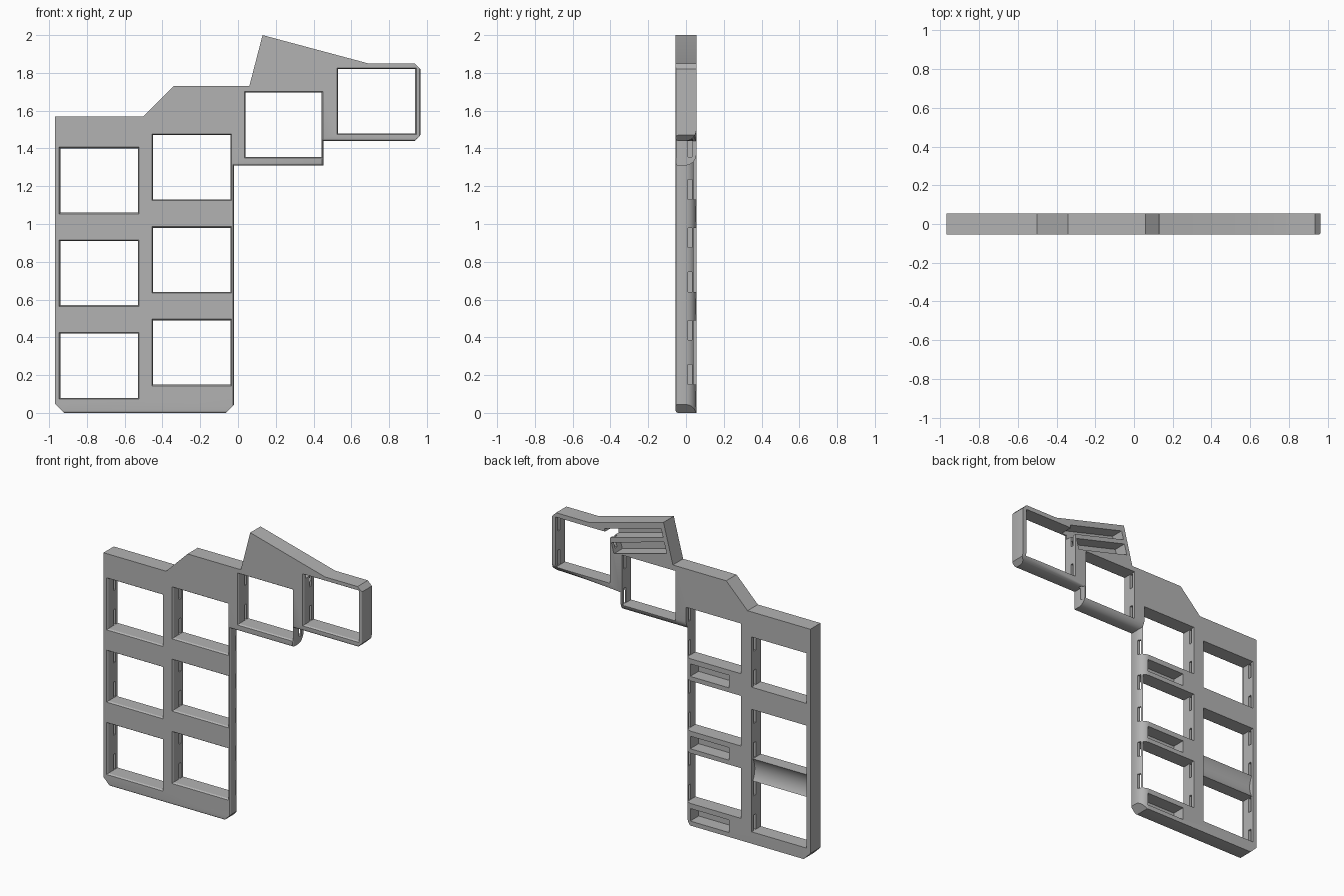
import bpy, bmesh, math
from mathutils import Vector

if "Cube" in bpy.data.objects:
    bpy.data.objects.remove(bpy.data.objects["Cube"], do_unlink=True)

FRONT, BACK = -0.055, 0.055

grey = bpy.data.materials.new("matte grey")
grey.use_nodes = True
grey.diffuse_color = (0.45, 0.45, 0.45, 1)
grey.node_tree.nodes["Principled BSDF"].inputs["Base Color"].default_value = (0.45, 0.45, 0.45, 1)


def prism(bm, points, y0, y1, grow=0.0):
    """Extrude an x-z outline from y0 to y1; grow widens the y0 end."""
    mid = sum((Vector(p) for p in points), Vector((0, 0))) / len(points)
    near, far = [], []
    for x, z in points:
        gx = math.copysign(grow, x - mid.x)
        gz = math.copysign(grow, z - mid.y)
        near.append(bm.verts.new((x + gx, y0, z + gz)))
        far.append(bm.verts.new((x, y1, z)))
    bm.faces.new(near)
    bm.faces.new(far[::-1])
    for i in range(len(points)):
        j = (i + 1) % len(points)
        bm.faces.new((near[j], near[i], far[i], far[j]))


def rect(x0, x1, z0, z1):
    return [(x0, z0), (x1, z0), (x1, z1), (x0, z1)]


def make(name, bm):
    bmesh.ops.recalc_face_normals(bm, faces=bm.faces)
    mesh = bpy.data.meshes.new(name)
    bm.to_mesh(mesh)
    bm.free()
    mesh.materials.append(grey)
    obj = bpy.data.objects.new(name, mesh)
    bpy.context.collection.objects.link(obj)
    return obj


def cut(target, bm, name):
    """Subtract the cutter mesh from the target and discard it."""
    cutter = make(name, bm)
    cutter.hide_render = True
    mod = target.modifiers.new(name, "BOOLEAN")
    mod.operation, mod.solver, mod.object = "DIFFERENCE", "EXACT", cutter
    bpy.context.view_layer.objects.active = target
    bpy.ops.object.modifier_apply(modifier=mod.name)
    bpy.data.objects.remove(cutter, do_unlink=True)


# Plate with rounded back edges on the inner side and under the thumb keys
outline = [(-0.97, 0), (-0.02, 0), (-0.02, 1.31), (0.452, 1.31), (0.452, 1.44),
           (0.965, 1.44), (0.965, 1.85), (0.69, 1.85), (0.13, 2.0), (0.06, 1.73),
           (-0.34, 1.73), (-0.50, 1.57), (-0.97, 1.57)]
bm = bmesh.new()
prism(bm, outline, FRONT, BACK)
bmesh.ops.recalc_face_normals(bm, faces=bm.faces)


def edges_at(y, spans):
    found = []
    for e in bm.edges:
        if all(abs(v.co.y - y) < 1e-4 for v in e.verts):
            ends = [Vector((v.co.x, v.co.z)) for v in e.verts]
            for i in spans:
                a, b = Vector(outline[i]), Vector(outline[i + 1])
                if min((ends[0] - a).length + (ends[1] - b).length,
                       (ends[0] - b).length + (ends[1] - a).length) < 1e-3:
                    found.append(e)
    return found


bmesh.ops.bevel(bm, geom=edges_at(BACK, (1, 2, 4)), offset=0.06, segments=8,
                profile=0.5, affect="EDGES")
bmesh.ops.bevel(bm, geom=edges_at(FRONT, range(6)), offset=0.012, segments=3,
                profile=0.5, affect="EDGES")
plate = make("key_plate", bm)

# Clipped corners
bm = bmesh.new()
for x, z, sx, sz, c in [(-0.97, 0, 1, 1, 0.05), (-0.02, 0, -1, 1, 0.045),
                        (0.965, 1.44, -1, 1, 0.03), (0.965, 1.85, -1, -1, 0.03)]:
    o = 0.05
    prism(bm, [(x - o * sx, z - o * sz), (x + (c + o) * sx, z - o * sz),
               (x - o * sx, z + (c + o) * sz)], -0.1, 0.1)
cut(plate, bm, "corner_cutter")

# Key openings, with a softened front rim
columns = [(-0.94, -0.53, (0.08, 0.57, 1.06)), (-0.45, -0.04, (0.15, 0.64, 1.13)),
           (0.04, 0.443, (1.355,)), (0.53, 0.938, (1.48,))]
keys = [(x0, x1, z, z + 0.34) for x0, x1, rows in columns for z in rows]
bm = bmesh.new()
for key in keys:
    prism(bm, rect(*key), -0.1, 0.1)
cut(plate, bm, "opening_cutter")
bm = bmesh.new()
for key in keys:
    prism(bm, rect(*key), FRONT - 0.001, FRONT + 0.01, 0.007)
cut(plate, bm, "rim_cutter")

# Clip notches in the side walls of each opening
bm = bmesh.new()
for x0, x1, z0, z1 in keys:
    for a, b in ((z0 + 0.001, z0 + 0.105), (z1 - 0.105, z1 - 0.001)):
        prism(bm, rect(x0 - 0.022, x1 + 0.024, a, b), 0.01, 0.032)
cut(plate, bm, "notch_cutter")

# Pockets in the back of the cross bars
bm = bmesh.new()
for z in (0.03, 0.52, 1.01):
    prism(bm, rect(-0.36, -0.07, z, z + 0.085), -0.035, 0.1)

# Sloping channels behind the raised wing
along = Vector((0.966, -0.259))
down = Vector((-0.259, -0.966))
for d0, d1, length in ((0.04, 0.1, 0.47), (0.13, 0.205, 0.44)):
    corners = [(0.03, d0), (length, d0), (length, d1), (0.03, d1)]
    prism(bm, [tuple(Vector((0.13, 2.0)) + along * s + down * d) for s, d in corners],
          -0.035, 0.1)
cut(plate, bm, "pocket_cutter")

# Shallow scoop across the lower outer cross bar
bm = bmesh.new()
arc = [math.radians(a) for a in range(0, 360, 10)]
ring = [[bm.verts.new((x, 0.16 + 0.14 * math.cos(a), 0.495 + 0.14 * math.sin(a)))
         for a in arc] for x in (-0.94, -0.53)]
bm.faces.new(ring[0])
bm.faces.new(ring[1][::-1])
for i in range(len(arc)):
    j = (i + 1) % len(arc)
    bm.faces.new((ring[0][i], ring[0][j], ring[1][j], ring[1][i]))
cut(plate, bm, "scoop_cutter")

bpy.ops.object.select_all(action="DESELECT")
plate.select_set(True)
bpy.context.view_layer.objects.active = plate
bpy.ops.object.shade_smooth_by_angle(angle=math.radians(30))
